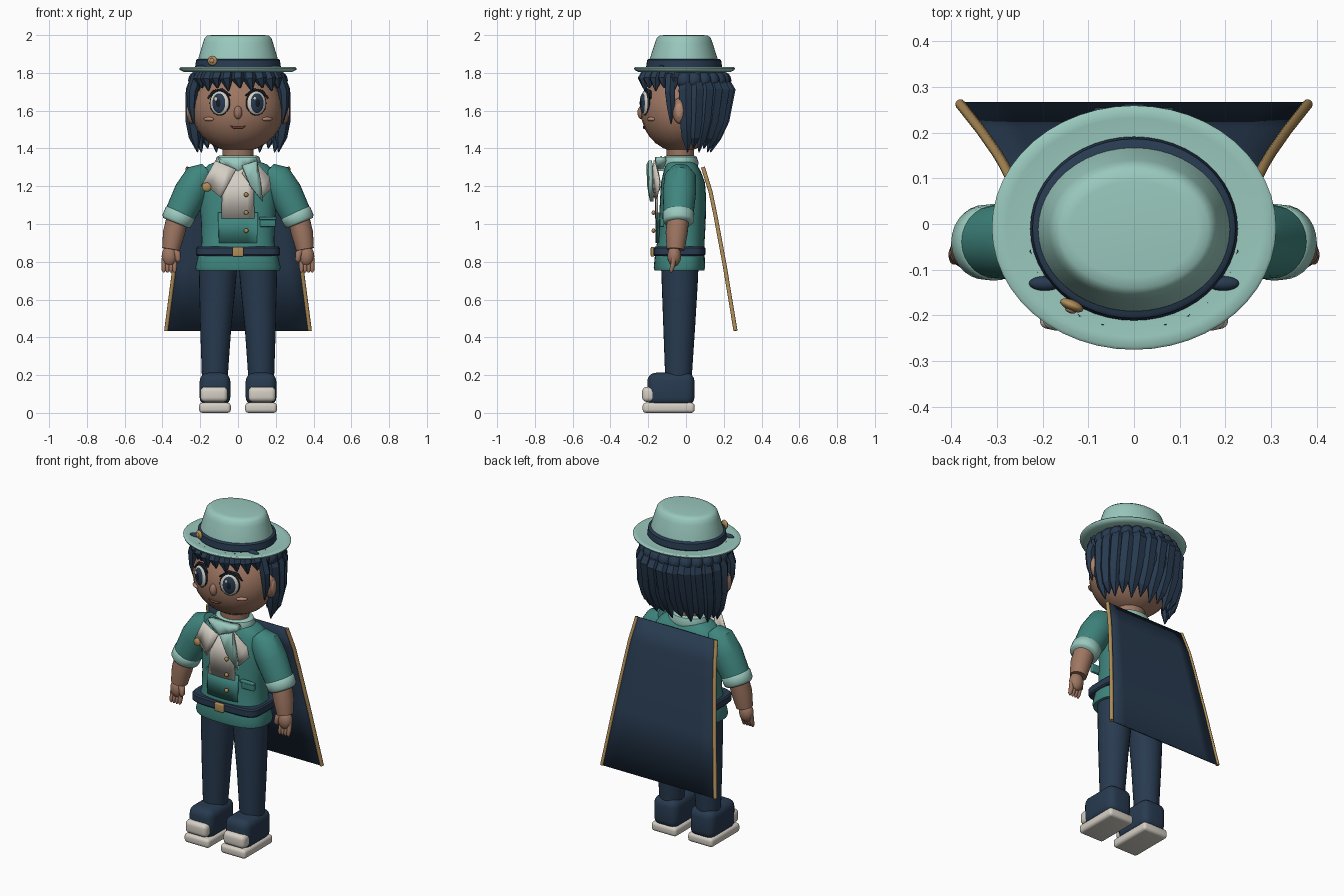
import bpy, bmesh, math
from mathutils import Vector, Matrix

if "Cube" in bpy.data.objects:
    bpy.data.objects.remove(bpy.data.objects["Cube"])


def material(name, *rgb):
    m = bpy.data.materials.new(name)
    m.use_nodes = True
    m.diffuse_color = (*rgb, 1)
    m.node_tree.nodes["Principled BSDF"].inputs["Base Color"].default_value = (*rgb, 1)
    return m


NAVY = material("navy", .021, .043, .08)
DARK = material("near_black", .008, .012, .02)
TEAL = material("teal", .05, .235, .21)
MINT = material("mint", .32, .58, .51)
SKIN = material("skin", .34, .18, .12)
CREAM = material("cream", .66, .62, .55)
GOLD = material("gold", .43, .27, .10)
LIP = material("lip", .22, .07, .05)
BLUSH = material("blush", .46, .25, .17)


def finish(name, bm, mat, angle=40):
    bmesh.ops.recalc_face_normals(bm, faces=bm.faces)
    me = bpy.data.meshes.new(name)
    bm.to_mesh(me)
    bm.free()
    me.materials.append(mat)
    for p in me.polygons:
        p.use_smooth = True
    me.set_sharp_from_angle(angle=math.radians(angle))
    ob = bpy.data.objects.new(name, me)
    bpy.context.collection.objects.link(ob)
    return ob


def loft(name, mat, rings, n=32, power=2, level=True, angle=40):
    """Skin rings (x, y, z, rx, ry), level or square to their path."""
    bm = bmesh.new()
    pts = [Vector(r[:3]) for r in rings]
    loops = []
    for i, r in enumerate(rings):
        u, v = Vector((1, 0, 0)), Vector((0, 1, 0))
        if not level:
            t = (pts[min(i + 1, len(pts) - 1)] - pts[max(i - 1, 0)]).normalized()
            u = v.cross(t).normalized()
            v = t.cross(u)
        loop = []
        for k in range(n):
            a = math.tau * k / n
            c, s = math.cos(a), math.sin(a)
            c = math.copysign(abs(c) ** (2 / power), c)
            s = math.copysign(abs(s) ** (2 / power), s)
            loop.append(bm.verts.new(pts[i] + u * c * r[3] + v * s * r[4]))
        loops.append(loop)
    for a, b in zip(loops, loops[1:]):
        for k in range(n):
            bm.faces.new((a[k], a[(k + 1) % n], b[(k + 1) % n], b[k]))
    bm.faces.new(loops[0])
    bm.faces.new(loops[-1])
    return finish(name, bm, mat, angle)


def tube(name, mat, pts, radii, n=8, angle=60):
    return loft(name, mat, [(*p, r, r) for p, r in zip(pts, radii)], n, level=False, angle=angle)


def ball(name, mat, loc, size, turn=0):
    bm = bmesh.new()
    bmesh.ops.create_uvsphere(bm, u_segments=24, v_segments=14, radius=1)
    bm.transform(Matrix.Translation(loc) @ Matrix.Rotation(turn, 4, 'Z') @ Matrix.Diagonal((*size, 1)))
    return finish(name, bm, mat, 80)


def box(name, mat, loc, size, bevel):
    bm = bmesh.new()
    bmesh.ops.create_cube(bm, size=1)
    bm.transform(Matrix.Translation(loc) @ Matrix.Diagonal((*size, 1)))
    bmesh.ops.bevel(bm, geom=bm.edges[:], offset=bevel, segments=4, profile=.5, affect='EDGES')
    return finish(name, bm, mat, 50)


def chest_plate(name, mat, outline, y, thick=.009):
    """Flat outline in x and z, bowed round the chest."""
    bm = bmesh.new()
    f = bm.faces.new([bm.verts.new((x, 0, z)) for x, z in outline])
    for cut in (-.1, -.05, 0, .05, .1):
        bmesh.ops.bisect_plane(bm, geom=bm.verts[:] + bm.edges[:] + bm.faces[:],
                               plane_co=(cut, 0, 0), plane_no=(1, 0, 0))
    for v in bm.verts:
        v.co.y = y + 1.1 * v.co.x ** 2
    ob = finish(name, bm, mat)
    mod = ob.modifiers.new("thickness", 'SOLIDIFY')
    mod.thickness, mod.offset = thick, 0
    return ob


def face_y(x, z):
    return -.03 - .21 * math.sqrt(max(0, 1 - (x / .243) ** 2 - ((z - 1.6) / .22) ** 2))


# Head and neck
ball("head", SKIN, (0, -.03, 1.6), (.243, .21, .22))
loft("neck", SKIN, [(0, -.03, 1.3, .08, .07), (0, -.03, 1.44, .085, .075)])
ball("nose", SKIN, (0, -.235, 1.59), (.022, .022, .035))
tube("mouth", LIP, [(x, face_y(x, z) - .002, z) for x, z in
                    ((-.04, 1.518), (-.018, 1.509), (.018, 1.509), (.04, 1.518))],
     (.003, .006, .006, .003))
for s in (-1, 1):
    ball("ear", SKIN, (s * .242, -.03, 1.6), (.03, .042, .07))
    ball("inner_ear", BLUSH, (s * .262, -.035, 1.6), (.012, .022, .042))
    # Eyes as stacked discs facing along the head surface
    turn = s * .36
    out = Vector((math.sin(turn), -math.cos(turn), 0))
    eye = Vector((s * .097, face_y(.097, 1.64), 1.64))
    ball("eye_rim", DARK, eye - out * .004, (.058, .016, .068), turn)
    ball("eye_white", CREAM, eye, (.053, .018, .062), turn)
    ball("iris", NAVY, eye + out * .007, (.04, .015, .053), turn)
    ball("pupil", DARK, eye + out * .013, (.02, .011, .03), turn)
    ball("eye_glint", CREAM, eye + out * .02 + Vector((-.014, 0, .022)), (.01, .005, .012), turn)
    tube("eyelash", DARK, [(s * x, face_y(x, z) - .012, z) for x, z in
                           ((.04, 1.68), (.085, 1.71), (.13, 1.7), (.16, 1.665))],
         (.004, .009, .009, .004))
    ball("cheek", BLUSH, (s * .155, face_y(.155, 1.555), 1.555), (.032, .012, .011), s * .6)

# Hair
ball("hair_cap", NAVY, (0, .03, 1.64), (.245, .205, .17))
for i in range(13):
    a = math.radians(-96 + 16 * i)
    s, c = math.sin(a), math.cos(a)
    tube("back_strand", NAVY,
         [(s * .21, .02 + c * .16, 1.8), (s * .235, .02 + c * .205, 1.71),
          (s * .24, .02 + c * .175, 1.55), (s * .23, .02 + c * .14, 1.46),
          (s * .215, .02 + c * .11, 1.38 + .02 * (i % 2))],
         (.03, .043, .04, .032, .003), 6, 20)
    ball("hair_roll", NAVY, (s * .225, .01 + c * .19, 1.76), (.04, .04, .045))
for i in range(11):
    a = math.radians(-80 + 16 * i)
    s, c = math.sin(a), math.cos(a)
    tube("fringe_tuft", NAVY,
         [(s * .2, -.03 - c * .17, 1.81), (s * .225, -.03 - c * .195, 1.765),
          (s * .225 + .012, -.03 - c * .195, 1.705 + .015 * (i % 2))],
         (.035, .035, .004), 6, 20)
for s in (-1, 1):
    tube("side_lock", NAVY, [(s * .215, -.08, 1.79), (s * .243, -.085, 1.7), (s * .245, -.08, 1.62),
                             (s * .235, -.08, 1.53)], (.03, .03, .024, .003), 6, 20)
    ball("stray_tuft", NAVY, (s * .195, -.13, 1.825), (.035, .016, .016))

# Hat
loft("hat_brim", MINT, [(0, -.008, z, rx, ry) for z, rx, ry in
                        ((1.802, .2, .18), (1.805, .285, .243), (1.815, .308, .264), (1.824, .311, .267),
                         (1.83, .305, .261), (1.826, .28, .24), (1.825, .21, .18))], 48, angle=60)
loft("hat_crown", MINT, [(0, -.012, z, rx, ry) for z, rx, ry in
                         ((1.82, .216, .186), (1.88, .209, .178), (1.96, .185, .152), (1.985, .177, .143),
                          (1.997, .163, .128), (2.0, .14, .105))], 48, angle=60)
loft("hat_band", NAVY, [(0, -.01, z, rx, rx - .026) for z, rx in
                        ((1.826, .222), (1.832, .227), (1.868, .222), (1.874, .214))], 48)
ball("hat_brooch", GOLD, (-.136, -.178, 1.865), (.027, .012, .026), -.4)
ball("hat_brooch_centre", BLUSH, (-.139, -.188, 1.865), (.013, .007, .013), -.4)

# Jacket body
loft("jacket", TEAL, [(0, y, z, rx, ry) for z, y, rx, ry in
                      ((.755, -.035, .222, .132), (.77, -.035, .226, .136), (.83, -.033, .212, .132),
                       (.9, -.028, .192, .126), (1.0, -.02, .195, .124), (1.14, -.015, .205, .122),
                       (1.22, -.016, .207, .116), (1.28, -.02, .19, .098), (1.315, -.025, .155, .082),
                       (1.335, -.03, .1, .07))], 40, 2.6)
loft("collar", MINT, [(0, -.03, z, r, r - .025) for z, r in
                      ((1.305, .118), (1.325, .122), (1.355, .112), (1.362, .1))])
loft("belt", NAVY, [(0, -.035, z, r, r - .085) for z, r in
                    ((.83, .215), (.838, .222), (.872, .222), (.88, .215))], 40, 5)
box("buckle", GOLD, (0, -.177, .853), (.06, .02, .05), .006)

# Shirt front, waistcoat, lapels and neckcloth
chest_plate("waistcoat_front", TEAL, ((-.1, .9), (.1, .9), (.105, 1.06), (-.105, 1.06)), -.156)
chest_plate("shirt_front", CREAM, ((-.088, 1.03), (.087, 1.03), (.08, 1.29), (-.08, 1.29)), -.16)
chest_plate("right_lapel", CREAM, ((-.12, 1.335), (-.195, 1.2), (-.15, 1.19), (-.09, 1.14), (-.01, 1.29)), -.176)
chest_plate("left_lapel", CREAM, ((.09, 1.335), (.165, 1.25), (.175, 1.19), (.12, 1.13), (.02, 1.27)), -.176)
chest_plate("neckcloth_tail", MINT, ((.02, 1.31), (.1, 1.335), (.115, 1.25), (.13, 1.12), (.065, 1.2)), -.2, .02)
chest_plate("neckcloth_wrap", MINT, ((-.1, 1.335), (0, 1.28), (.1, 1.335), (.09, 1.355), (-.09, 1.355)), -.14, .05)
for z in (1.155, 1.06, .965):
    ball("button", GOLD, (.043, -.172, z), (.012, .01, .012))
ball("chest_brooch", GOLD, (-.165, -.15, 1.195), (.026, .014, .024))
box("pocket", TEAL, (.158, -.127, 1.01), (.085, .022, .05), .006)
box("pocket_flap", TEAL, (.158, -.133, 1.03), (.09, .022, .016), .005)

for s in (-1, 1):
    # Arms and hands
    loft("sleeve", TEAL, [(s * x, y, z, rx, ry) for x, y, z, rx, ry in
                          ((.16, -.03, 1.285, .045, .055), (.2, -.03, 1.25, .082, .084),
                           (.25, -.035, 1.165, .09, .088), (.315, -.04, 1.035, .08, .078))], 28, level=False)
    tube("cuff", MINT, [(s * x, -.04, z) for x, z in
                        ((.302, 1.065), (.306, 1.056), (.325, 1.015), (.329, 1.005))],
         (.076, .084, .082, .072), 28)
    tube("forearm", SKIN, [(s * .318, -.04, 1.04), (s * .34, -.05, .95), (s * .355, -.055, .865)],
         (.058, .058, .047), 24)
    ball("palm", SKIN, (s * .362, -.062, .83), (.042, .036, .055))
    for k in range(4):
        x = .336 + .019 * k
        tube("finger", SKIN, [(s * x, -.064, .82), (s * x, -.07, .78), (s * x, -.078, .755), (s * x, -.08, .743)],
             (.013, .013, .011, .004), 10)
    tube("thumb", SKIN, [(s * .345, -.065, .865), (s * .322, -.078, .845), (s * .317, -.084, .81), (s * .32, -.085, .797)],
         (.014, .018, .015, .005), 10)
    # Trousers
    loft("trouser_leg", NAVY, [(s * x, y, z, rx, ry) for x, y, z, rx, ry in
                               ((.105, -.033, .8, .102, .1), (.108, -.033, .7, .098, .096),
                                (.118, -.036, .45, .082, .084), (.123, -.04, .18, .068, .07))], 28)
    # Shoes
    box("shoe", NAVY, (s * .122, -.08, .125), (.162, .25, .175), .045)
    box("toe_cap", CREAM, (s * .127, -.195, .098), (.145, .075, .08), .025)
    box("sole", CREAM, (s * .122, -.092, .027), (.168, .275, .054), .018)

# Cape with gold side trim
ROWS = ((1.3, .09, .265), (1.17, .13, .285), (1.05, .155, .3), (.78, .205, .335), (.435, .262, .38))
bm = bmesh.new()
rows = [[bm.verts.new((w * k / 4, y, z)) for k in range(-4, 5)] for z, y, w in ROWS]
for a, b in zip(rows, rows[1:]):
    for k in range(8):
        bm.faces.new((a[k], a[k + 1], b[k + 1], b[k]))
cape = finish("cape", bm, NAVY)
mod = cape.modifiers.new("thickness", 'SOLIDIFY')
mod.thickness, mod.offset = .01, 0
for s in (-1, 1):
    tube("cape_trim", GOLD, [(s * w, y, z) for z, y, w in ROWS], [.011] * len(ROWS), 10)
